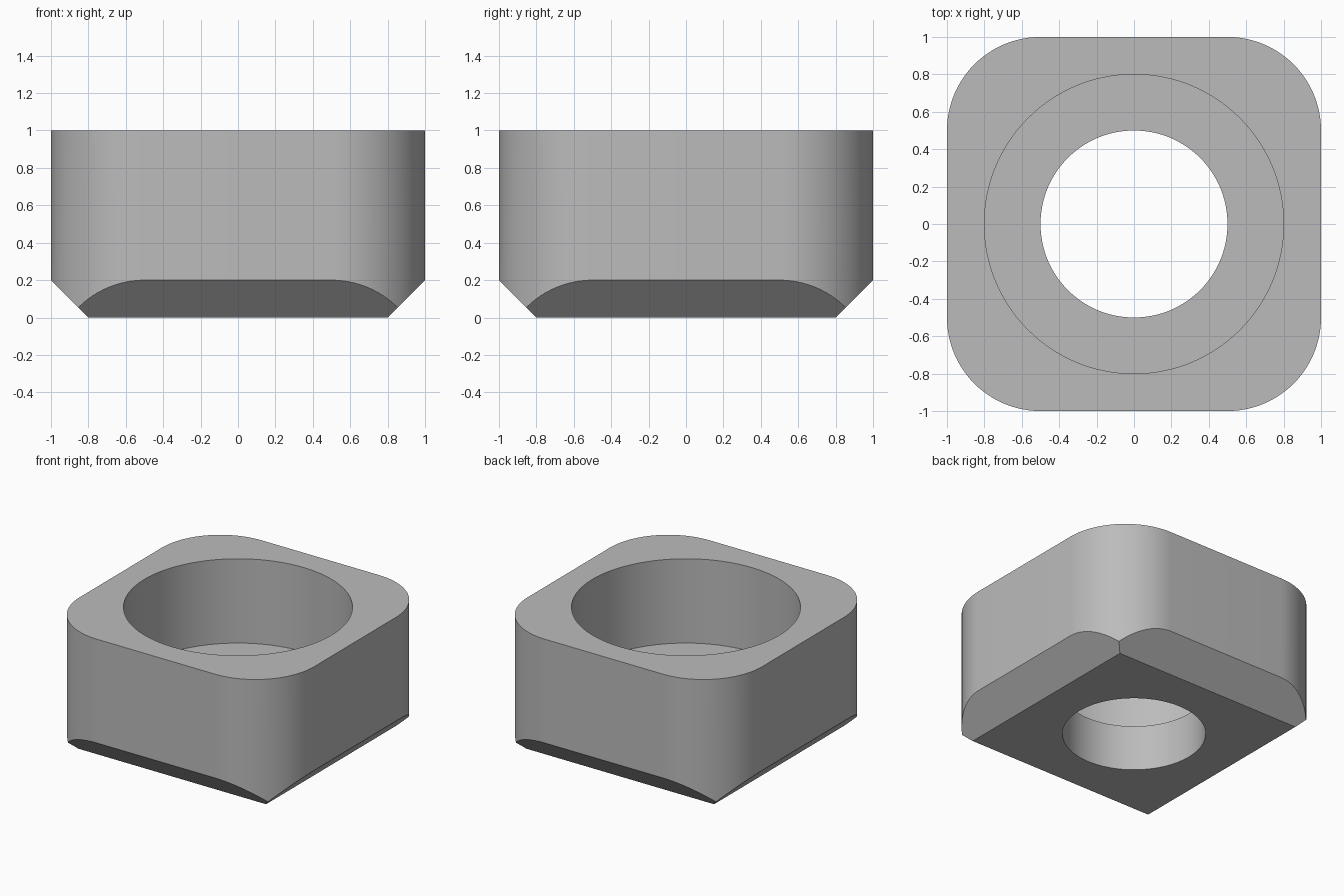
import bpy, bmesh, math
from mathutils import Vector

if "Cube" in bpy.data.objects:
    bpy.data.objects.remove(bpy.data.objects["Cube"], do_unlink=True)

CORNER, CHAMFER, HEIGHT = 0.5, 0.2, 1.0
SHELF = 0.35

grey = bpy.data.materials.new("plain grey")
grey.use_nodes = True
colour = (0.5, 0.5, 0.5, 1)
grey.diffuse_color = colour
grey.node_tree.nodes["Principled BSDF"].inputs["Base Color"].default_value = colour


def rounded_square(radius, steps=24):
    """Outline of a square, half width 1, with rounded corners."""
    inner = 1 - radius
    points = []
    for quarter in range(4):
        middle = math.radians(45 + 90 * quarter)
        cx = math.copysign(inner, math.cos(middle))
        cy = math.copysign(inner, math.sin(middle))
        for i in range(steps + 1):
            a = math.pi / 2 * (quarter + i / steps)
            points.append((cx + radius * math.cos(a), cy + radius * math.sin(a), 0))
    return points


def bore(name, radius, bottom, top):
    """Hidden cylinder used to cut a round hole."""
    bpy.ops.mesh.primitive_cylinder_add(vertices=128, radius=radius, depth=top - bottom,
                                        location=(0, 0, (top + bottom) / 2))
    cutter = bpy.context.object
    cutter.name = name
    cutter.hide_render = True
    cutter.data.materials.append(grey)
    return cutter


# Rounded block
bm = bmesh.new()
base = bm.faces.new([bm.verts.new(p) for p in rounded_square(CORNER)])
walls = bmesh.ops.extrude_face_region(bm, geom=[base])
bmesh.ops.translate(bm, vec=(0, 0, HEIGHT),
                    verts=[v for v in walls["geom"] if isinstance(v, bmesh.types.BMVert)])

# Straight chamfer along each bottom side
for side in ((1, 0), (0, 1), (-1, 0), (0, -1)):
    outward = Vector((*side, 0))
    cut = bmesh.ops.bisect_plane(bm, geom=bm.verts[:] + bm.edges[:] + bm.faces[:],
                                 plane_co=outward * (1 - CHAMFER),
                                 plane_no=outward - Vector((0, 0, 1)), clear_outer=True)
    rim = [e for e in cut["geom_cut"] if isinstance(e, bmesh.types.BMEdge)]
    bmesh.ops.holes_fill(bm, edges=rim)
bmesh.ops.remove_doubles(bm, verts=bm.verts, dist=0.0001)
bmesh.ops.recalc_face_normals(bm, faces=bm.faces)
mesh = bpy.data.meshes.new("socket_block")
bm.to_mesh(mesh)
bm.free()
block = bpy.data.objects.new("socket_block", mesh)
bpy.context.collection.objects.link(block)
mesh.materials.append(grey)

# Through hole and wide counterbore
cutters = [bore("through_hole_cutter", 0.5, -0.5, HEIGHT + 0.5),
           bore("counterbore_cutter", 0.8, SHELF, HEIGHT + 0.5)]
bpy.ops.object.select_all(action="DESELECT")
block.select_set(True)
bpy.context.view_layer.objects.active = block
for cutter in cutters:
    mod = block.modifiers.new(cutter.name, "BOOLEAN")
    mod.operation = "DIFFERENCE"
    mod.solver = "EXACT"
    mod.object = cutter
    bpy.ops.object.modifier_apply(modifier=mod.name)
    bpy.data.objects.remove(cutter, do_unlink=True)

bpy.ops.object.shade_smooth_by_angle(angle=math.radians(30))
